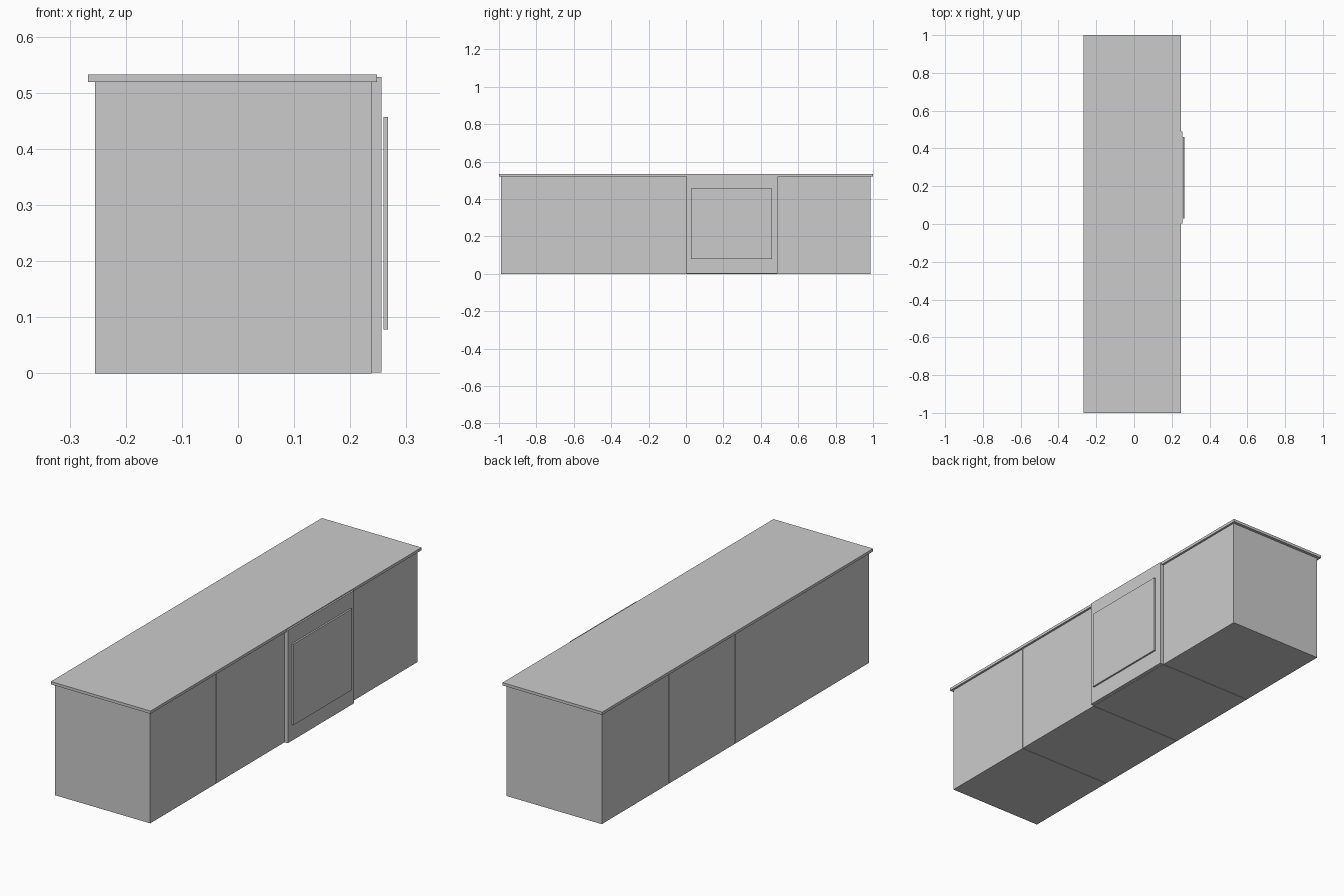
import bpy

if "Cube" in bpy.data.objects:
    bpy.data.objects.remove(bpy.data.objects["Cube"])


def box(name, x, y, z):
    """Axis-aligned box from (min, max) ranges."""
    bpy.ops.mesh.primitive_cube_add(
        size=1, location=[(r[0] + r[1]) / 2 for r in (x, y, z)])
    ob = bpy.context.object
    ob.name = name
    ob.scale = [r[1] - r[0] for r in (x, y, z)]
    bpy.ops.object.transform_apply(location=False, rotation=False, scale=True)
    return ob


GAP = 0.001

# Row of four base units, with hairline joints between them
edges = [-0.988, -0.5, 0.0, 0.491, 0.986]
names = ["cabinet_left", "cabinet_middle", "appliance_body", "cabinet_right"]
for i, name in enumerate(names):
    y0 = edges[i] + (GAP if i else 0)
    y1 = edges[i + 1] - (GAP if i < 3 else 0)
    box(name, (-0.255, 0.238), (y0, y1), (0, 0.519))

# Overhanging worktop
box("worktop", (-0.267, 0.248), (-1, 1), (0.519, 0.532))

# Appliance door with its raised panel standing just proud of it
box("appliance_door", (0.238, 0.256), (0.002, 0.491), (0.001, 0.528))
box("door_panel", (0.259, 0.267), (0.028, 0.460), (0.078, 0.457))
